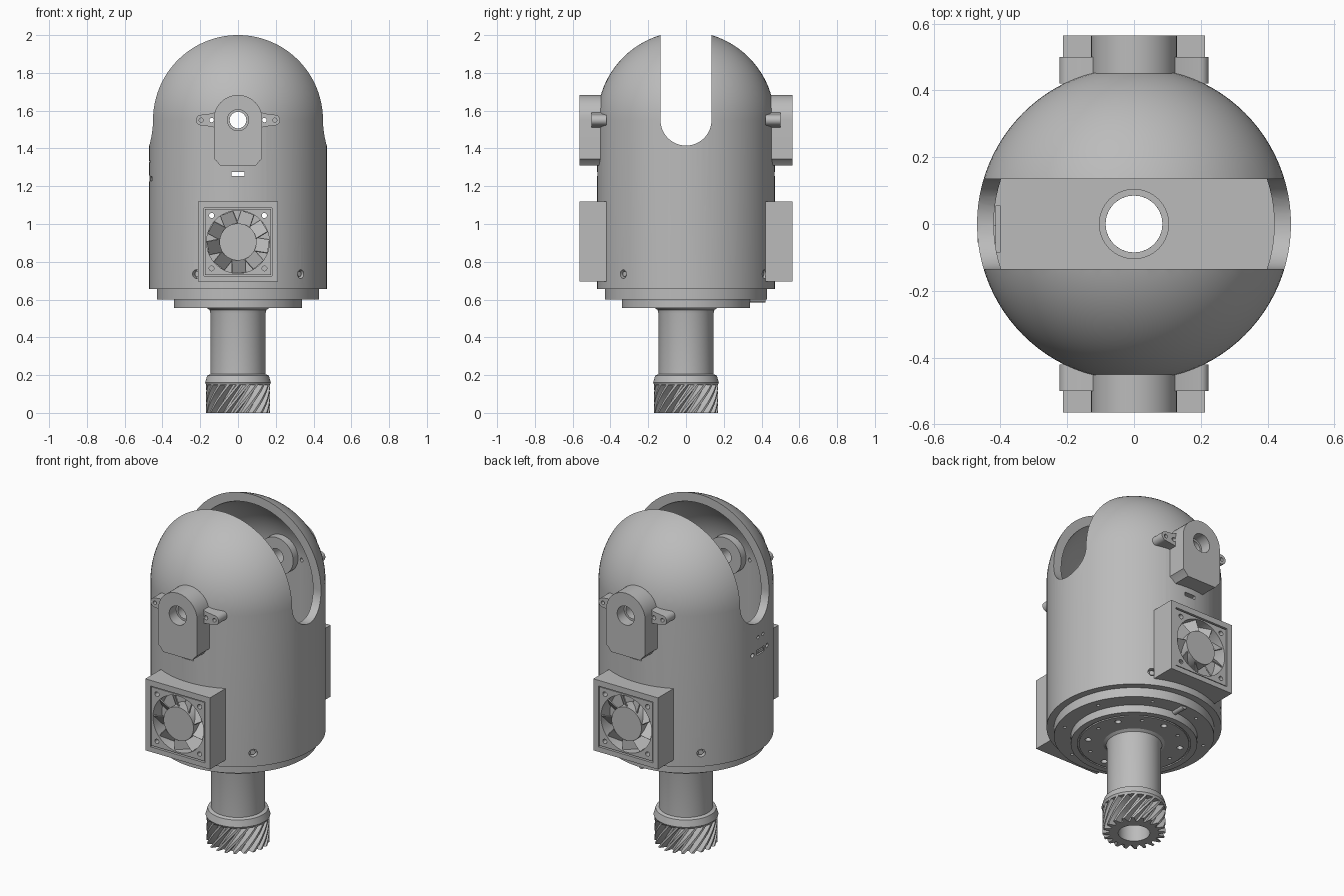
import bpy, bmesh
from math import sin, cos, pi, radians
from mathutils import Matrix, Vector

if "Cube" in bpy.data.objects:
    bpy.data.objects.remove(bpy.data.objects["Cube"], do_unlink=True)

grey = bpy.data.materials.new("plain grey")
grey.use_nodes = True
colour = (0.5, 0.5, 0.5, 1)
grey.diffuse_color = colour
grey.node_tree.nodes["Principled BSDF"].inputs["Base Color"].default_value = colour
parts = []


def finish(name, bm):
    bmesh.ops.recalc_face_normals(bm, faces=bm.faces)
    mesh = bpy.data.meshes.new(name)
    bm.to_mesh(mesh)
    bm.free()
    mesh.materials.append(grey)
    obj = bpy.data.objects.new(name, mesh)
    bpy.context.scene.collection.objects.link(obj)
    parts.append(obj)
    return obj


def lathe(name, profile, steps=96):
    """Closed (radius, z) profile turned around the z axis."""
    bm = bmesh.new()
    vs = [bm.verts.new((r, 0, z)) for r, z in profile]
    es = [bm.edges.new((vs[i - 1], vs[i])) for i in range(len(vs))]
    bmesh.ops.spin(bm, geom=vs + es, cent=(0, 0, 0), axis=(0, 0, 1),
                   angle=2 * pi, steps=steps)
    bmesh.ops.remove_doubles(bm, verts=bm.verts, dist=0.0001)
    return finish(name, bm)


def extrude(name, pts, a, b, axis="y"):
    """Outline of (u, z) points pushed from a to b along y or x."""
    bm = bmesh.new()
    place = (lambda u, d, z: (u, d, z)) if axis == "y" else (lambda u, d, z: (d, u, z))
    lo = [bm.verts.new(place(u, a, z)) for u, z in pts]
    hi = [bm.verts.new(place(u, b, z)) for u, z in pts]
    bm.faces.new(lo)
    bm.faces.new(hi)
    for i in range(len(pts)):
        bm.faces.new((lo[i - 1], lo[i], hi[i], hi[i - 1]))
    return finish(name, bm)


def rod(name, p, q, r, n=20):
    p, q = Vector(p), Vector(q)
    m = Matrix.Translation((p + q) / 2) @ (q - p).to_track_quat("Z", "Y").to_matrix().to_4x4()
    bm = bmesh.new()
    bmesh.ops.create_cone(bm, cap_ends=True, segments=n, radius1=r, radius2=r,
                          depth=(q - p).length, matrix=m)
    return finish(name, bm)


def arc(u, z, r, a, b, n=24):
    return [(u + r * cos(radians(a + (b - a) * i / n)),
             z + r * sin(radians(a + (b - a) * i / n))) for i in range(n + 1)]


def disc(u, z, r, n=40):
    return arc(u, z, r, 0, 360, n)[:-1]


def rect(u, z, w, h):
    return [(u - w, z - h), (u + w, z - h), (u + w, z + h), (u - w, z + h)]


def cut(targets, cutter):
    """Subtract the cutter from every target, then discard it."""
    for obj in targets:
        mod = obj.modifiers.new("cut", "BOOLEAN")
        mod.operation, mod.solver, mod.object = "DIFFERENCE", "EXACT", cutter
        deps = bpy.context.evaluated_depsgraph_get()
        result = bpy.data.meshes.new_from_object(obj.evaluated_get(deps))
        obj.modifiers.clear()
        obj.data = result
    parts.remove(cutter)
    bpy.data.objects.remove(cutter, do_unlink=True)


def polar(r, deg, z):
    return (r * cos(radians(deg)), r * sin(radians(deg)), z)


# Domed shell with a slot across the top
AXIS = 1.55
shell = lathe("domed_shell", [(0.47, 0.655)] + arc(0, AXIS, 0.47, 0, 87)
              + arc(0, AXIS, 0.42, 87, 0) + [(0.42, 0.655)])
cut([shell], extrude("slot_cutter", arc(0, AXIS, 0.135, 180, 360) + [(0.135, 2.2), (-0.135, 2.2)],
                     -1, 1, "x"))
cut([shell], extrude("vent_cutter", rect(0, 1.265, 0.035, 0.011), -1, 1))

# Stepped base with bolt holes
base = lathe("stepped_base", [(0.1, 0.7), (0.425, 0.7), (0.425, 0.655), (0.43, 0.655), (0.43, 0.6),
                              (0.34, 0.6), (0.34, 0.555), (0.305, 0.555), (0.305, 0.562),
                              (0.295, 0.562), (0.295, 0.555), (0.1, 0.555)])
for k in range(12):
    cut([base], rod("bolt_cutter", polar(0.25, 30 * k, 0.5), polar(0.25, 30 * k, 0.58),
                    0.017 if k % 2 else 0.01))
for k in range(8):
    cut([base], rod("rim_cutter", polar(0.385, 45 * k + 20, 0.5), polar(0.385, 45 * k + 20, 0.62), 0.009))
rod("base_pin", (0, 0.335, 0.602), (0, 0.42, 0.602), 0.017)

# Hollow shaft with a collar
lathe("hollow_shaft", [(0.085, 0.71), (0.105, 0.71), (0.105, 0.555), (0.165, 0.555), (0.15, 0.545),
                       (0.145, 0.525), (0.145, 0.205), (0.163, 0.198), (0.174, 0.16),
                       (0.168, 0.148), (0.085, 0.148)], 64)


# Helical pinion
def pinion(teeth=20, layers=8, height=0.15, twist=0.75):
    bm = bmesh.new()
    shape = ((0, 0.133), (0.3, 0.133), (0.5, 0.169), (0.78, 0.169))

    def ring(k, bore):
        return [bm.verts.new(polar(0.085 if bore else r,
                                   (t + f) * 360 / teeth + twist * 57.3 * k / layers,
                                   height * k / layers))
                for t in range(teeth) for f, r in shape]
    rings = [ring(k, False) for k in range(layers + 1)]
    rings += [ring(k, True) for k in range(layers, -1, -1)]
    for i, upper in enumerate(rings):
        lower = rings[i - 1]
        for j in range(len(upper)):
            bm.faces.new((lower[j - 1], lower[j], upper[j], upper[j - 1]))
    return finish("helical_pinion", bm)


pinion()

# Front cooling fan: housing, frame, hub and blades
FAN = 0.905
housing = extrude("fan_housing", rect(0, FAN + 0.002, 0.212, 0.212), -0.565, -0.42)
cut([housing], extrude("recess_cutter", rect(0, FAN, 0.18, 0.18), -0.7, -0.475))
frame = extrude("fan_frame", rect(0, FAN, 0.174, 0.174), -0.56, -0.474)
cut([frame], extrude("bore_cutter", disc(0, FAN, 0.166, 64), -1, 0))
for sx in (-1, 1):
    cut([frame], extrude("low_hole_cutter", disc(sx * 0.14, FAN - 0.14, 0.013, 16), -1, 0))
    cut([frame, housing, shell],
        extrude("high_hole_cutter", disc(sx * 0.14, FAN + 0.14, 0.014, 16), -1, 1))
hub = extrude("fan_hub", disc(0, FAN, 0.098, 48), -0.557, -0.474)
bm = bmesh.new()
for k in range(9):
    bmesh.ops.create_cube(bm, size=1, matrix=Matrix.Translation((0, -0.517, FAN))
                          @ Matrix.Rotation(k * 2 * pi / 9 + 0.15, 4, "Y")
                          @ Matrix.Translation((0.128, 0, 0))
                          @ Matrix.Rotation(radians(48), 4, "X")
                          @ Matrix.Diagonal((0.07, 0.095, 0.006, 1)))
blades = finish("fan_blades", bm)

# Front pivot bracket with two screw ears and an inner bearing ring
bracket = extrude("pivot_bracket", arc(0, AXIS + 0.005, 0.128, 0, 180)
                  + [(-0.128, 1.345), (-0.115, 1.335), (-0.095, 1.31),
                     (0.095, 1.31), (0.115, 1.335), (0.128, 1.345)], -0.565, -0.45)
bearing = extrude("bearing_ring", disc(0, AXIS, 0.11), -0.43, -0.36)
cut([bracket], extrude("counterbore_cutter", disc(0, AXIS, 0.056), -0.7, -0.5))
ears = []
for sx in (-1, 1):
    side = "left" if sx > 0 else "right"
    tip = [(sx * u, z) for u, z in arc(0.195, AXIS, 0.028, -90, 90, 12)]
    ear = extrude(side + "_bracket_ear",
                  [(sx * 0.1, 1.505)] + [(sx * 0.14, 1.515)] + tip
                  + [(sx * 0.14, 1.585), (sx * 0.1, 1.6)], -0.5, -0.42)
    cut([ear], extrude("ear_cutter", disc(sx * 0.195, AXIS, 0.011, 16), -0.6, -0.46))
    cut([ear, shell], extrude("screw_cutter", disc(sx * 0.14, AXIS, 0.012, 16), -1, 1))
    ears.append(ear)
cut([bracket, bearing, shell], extrude("pivot_cutter", disc(0, AXIS, 0.044), -1, 1))

# Recessed screws around the shell foot
for deg in (-45, 135, 62, 242):
    cut([shell], rod("foot_cutter", polar(0.44, deg, 0.735), polar(0.52, deg, 0.735), 0.023))
    rod("foot_screw", polar(0.43, deg, 0.735), polar(0.46, deg, 0.735), 0.014)

# Connector port with its screw holes on the right wall
cut([shell], extrude("port_cutter", rect(-0.03, 1.24, 0.038, 0.016), -0.6, -0.3, "x"))
for y, z, r in ((0.045, 1.24, 0.013), (-0.105, 1.24, 0.013), (-0.005, 1.33, 0.01), (-0.055, 1.33, 0.01)):
    cut([shell], extrude("port_hole_cutter", disc(y, z, r, 16), -0.6, -0.3, "x"))
extrude("port_connector", rect(-0.03, 1.24, 0.026, 0.008), -0.468, -0.4, "x")
extrude("port_board", rect(-0.015, 1.24, 0.07, 0.04), -0.415, -0.4, "x")

# Matching fan and bracket on the back
for obj in [housing, frame, hub, blades, bracket, bearing] + ears:
    twin = obj.copy()
    twin.name = "back_" + obj.name
    obj.name = "front_" + obj.name
    twin.rotation_euler.z = pi
    bpy.context.scene.collection.objects.link(twin)
    parts.append(twin)

# Smooth shading with crisp edges
bpy.ops.object.select_all(action="DESELECT")
for obj in parts:
    obj.select_set(True)
bpy.context.view_layer.objects.active = shell
bpy.ops.object.shade_smooth_by_angle(angle=radians(30))
